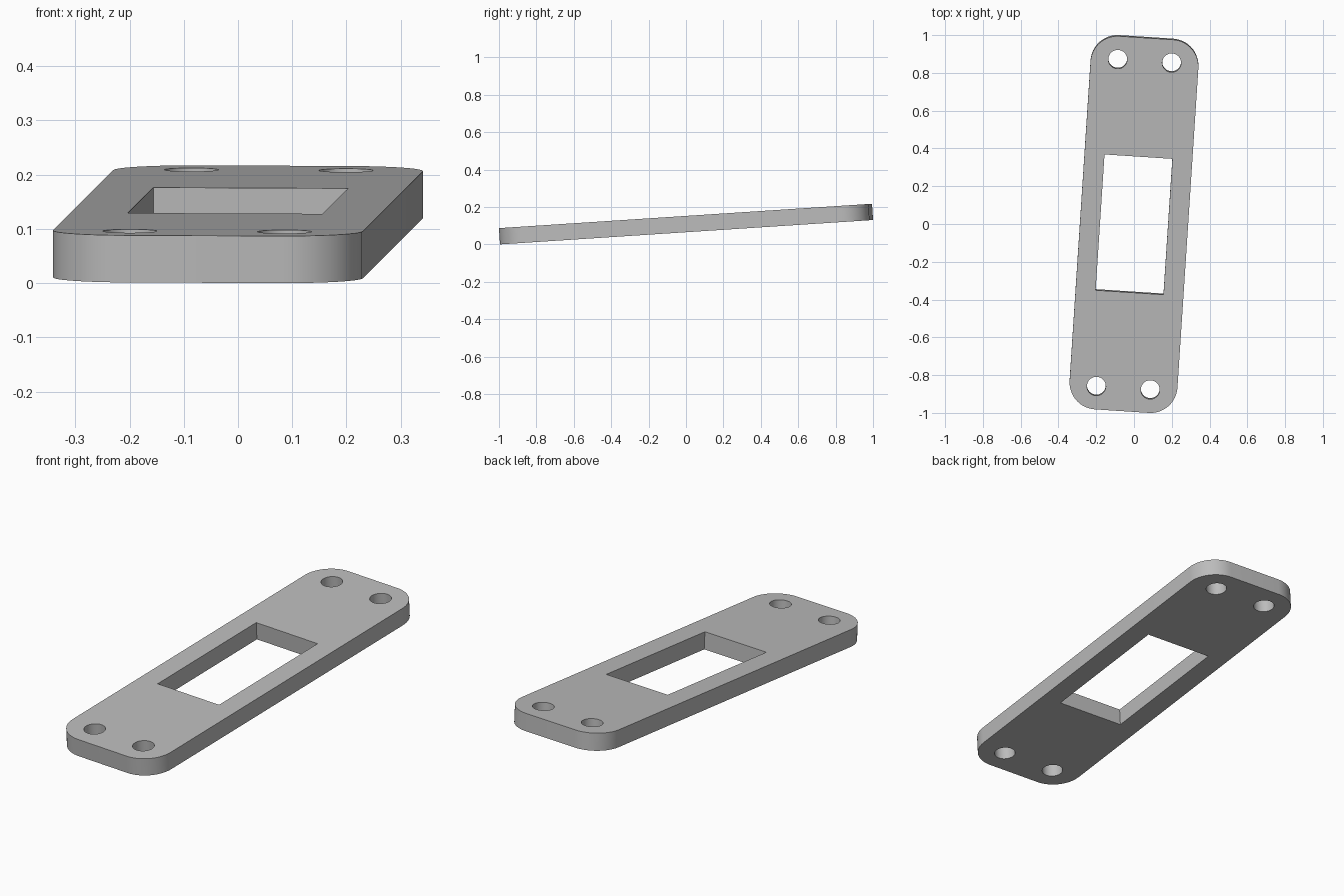
import bpy, bmesh
from math import cos, sin, pi, radians
from mathutils import Matrix

cube = bpy.data.objects.get("Cube")
if cube:
    bpy.data.objects.remove(cube, do_unlink=True)

HALF_W, HALF_L, THICK = 0.286, 0.992, 0.087
CORNER_R, HOLE_R = 0.143, 0.05
CORNERS = [(1, 1), (-1, 1), (-1, -1), (1, -1)]


def arc(cx, cy, r, start, sweep, steps):
    return [(cx + r * cos(start + sweep * i / steps),
             cy + r * sin(start + sweep * i / steps)) for i in range(steps + 1)]


def add_loop(curve, points):
    spline = curve.splines.new("POLY")
    spline.points.add(len(points) - 1)
    for p, (x, y) in zip(spline.points, points):
        p.co = (x, y, 0, 1)
    spline.use_cyclic_u = True


profile = bpy.data.curves.new("plate_profile", "CURVE")
profile.dimensions = "2D"
profile.fill_mode = "BOTH"
profile.extrude = THICK / 2

# Outer outline with rounded corners
outline = []
for i, (sx, sy) in enumerate(CORNERS):
    outline += arc(sx * (HALF_W - CORNER_R), sy * (HALF_L - CORNER_R),
                   CORNER_R, i * pi / 2, pi / 2, 16)
add_loop(profile, outline)

# Rectangular window and four screw holes
add_loop(profile, [(sx * 0.18, sy * 0.361) for sx, sy in CORNERS])
for sx, sy in CORNERS:
    add_loop(profile, arc(sx * 0.143, sy * 0.869, HOLE_R, 0, 2 * pi, 40)[:-1])

# Turn the profile into a clean solid mesh
plate = bpy.data.objects.new("mounting_plate", profile)
bpy.context.collection.objects.link(plate)
bpy.ops.object.select_all(action="DESELECT")
plate.select_set(True)
bpy.context.view_layer.objects.active = plate
bpy.ops.object.convert(target="MESH")
plate = bpy.context.object
plate.name = "mounting_plate"

bm = bmesh.new()
bm.from_mesh(plate.data)
bmesh.ops.remove_doubles(bm, verts=bm.verts, dist=0.0005)
bmesh.ops.recalc_face_normals(bm, faces=bm.faces)
# Turn it slightly, lean it up towards the back, rest it on the floor
bm.transform(Matrix.Rotation(radians(3.74), 4, "X") @ Matrix.Rotation(radians(-3.74), 4, "Z"))
bm.transform(Matrix.Translation((0, 0, -min(v.co.z for v in bm.verts))))
bm.to_mesh(plate.data)
bm.free()

# Plain grey finish
grey = bpy.data.materials.new("plain_grey")
grey.use_nodes = True
colour = (0.5, 0.5, 0.5, 1)
grey.diffuse_color = colour
grey.node_tree.nodes["Principled BSDF"].inputs["Base Color"].default_value = colour
plate.data.materials.clear()
plate.data.materials.append(grey)
bpy.ops.object.shade_smooth_by_angle(angle=radians(30))
